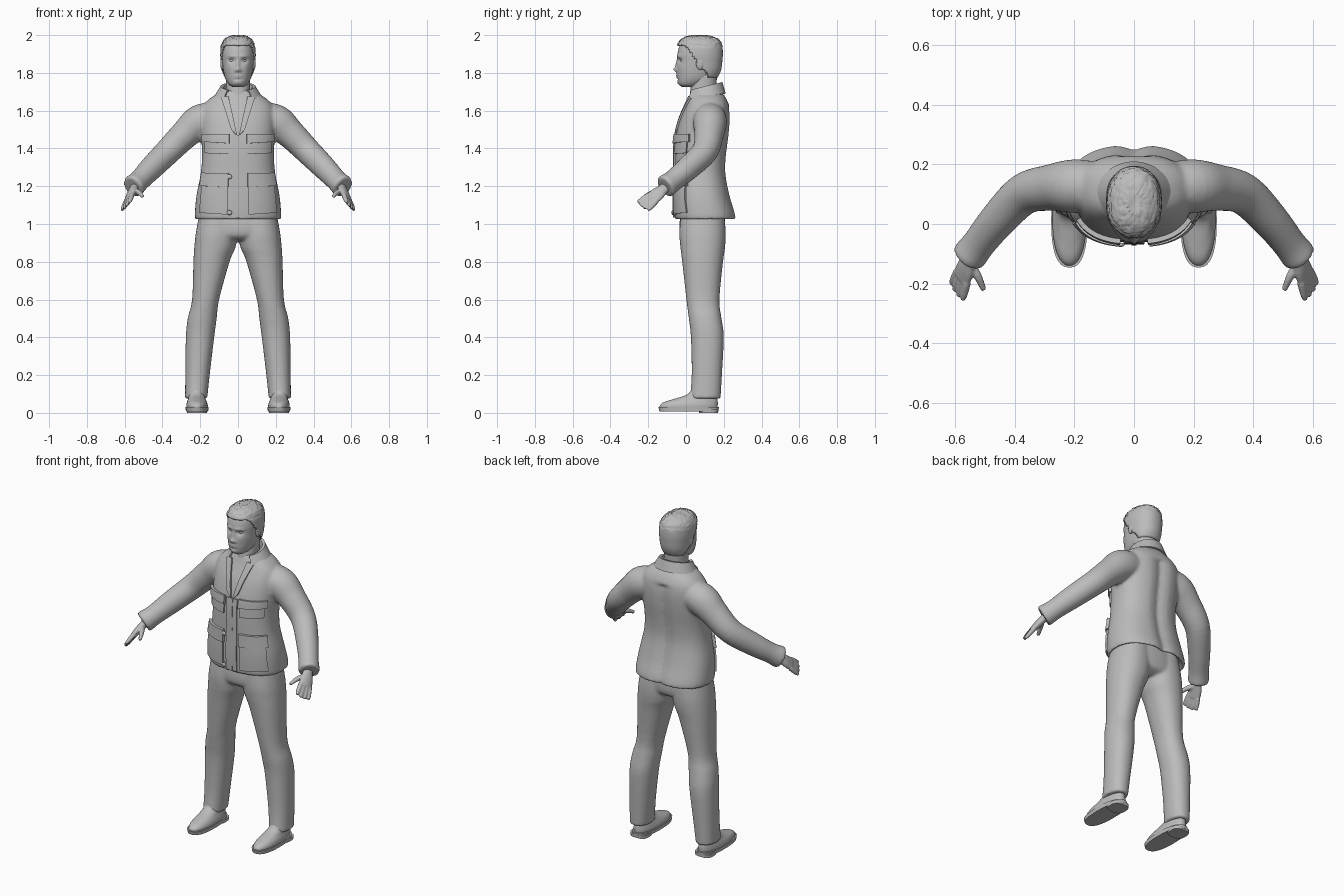
import bpy, bmesh, math, random
from mathutils import Vector, Matrix

cube = bpy.data.objects.get("Cube")
if cube:
    bpy.data.objects.remove(cube)
random.seed(4)

grey = bpy.data.materials.new("plain grey")
grey.use_nodes = True
grey.diffuse_color = (0.5, 0.5, 0.5, 1)
for node in grey.node_tree.nodes:
    if node.type == 'BSDF_PRINCIPLED':
        node.inputs["Base Color"].default_value = (0.5, 0.5, 0.5, 1)


def spline(rows, steps):
    """Catmull-Rom resampling of a list of equal-length tuples."""
    out = []
    last = len(rows) - 1
    for i in range(last):
        a, b, c, d = (rows[min(max(i + k, 0), last)] for k in (-1, 0, 1, 2))
        for s in range(steps):
            t = s / steps
            out.append([q + t / 2 * (r - p + t * (2*p - 5*q + 4*r - e + t * (3*(q - r) + e - p)))
                        for p, q, r, e in zip(a, b, c, d)])
    return out + [list(rows[-1])]


def skin(bm, rings):
    """Bridge rings of points and cap both ends."""
    vs = [[bm.verts.new(p) for p in ring] for ring in rings]
    n = len(vs[0])
    for lo, hi in zip(vs, vs[1:]):
        for i in range(n):
            j = (i + 1) % n
            bm.faces.new((lo[i], lo[j], hi[j], hi[i]))
    bm.faces.new(vs[0][::-1])
    bm.faces.new(vs[-1])


def stack(bm, rows, side=1, power=2.2, steps=4, seg=48):
    """Horizontal rounded sections: z, x min, x max, y min, y max."""
    rings = []
    for z, x0, x1, y0, y1 in spline(rows, steps):
        ring = []
        for i in range(seg):
            a = math.tau * i / seg
            c, s = (math.copysign(abs(f) ** (2 / power), f) for f in (math.cos(a), math.sin(a)))
            ring.append((side * ((x0 + x1) / 2 + c * (x1 - x0) / 2), (y0 + y1) / 2 + s * (y1 - y0) / 2, z))
        rings.append(ring)
    skin(bm, rings)


def even(rows):
    """Expand z, half width, y min, y max to a centred section."""
    return [(z, -w, w, y0, y1) for z, w, y0, y1 in rows]


def limb(bm, rows, side=1, wide=(0, 0, 1), steps=5, seg=20):
    """Tube along a path: x, y, z, width radius, thickness radius."""
    pts = spline(rows, steps)
    rings = []
    for i, row in enumerate(pts):
        before, after = pts[max(i - 1, 0)], pts[min(i + 1, len(pts) - 1)]
        t = (Vector(after[:3]) - Vector(before[:3])).normalized()
        w = Vector(wide)
        u = (w - t * w.dot(t)).normalized()
        v = t.cross(u)
        ring = []
        for k in range(seg):
            a = math.tau * k / seg
            p = Vector(row[:3]) + u * row[3] * math.cos(a) + v * row[4] * math.sin(a)
            ring.append((side * p.x, p.y, p.z))
        rings.append(ring)
    skin(bm, rings)


def ball(bm, centre, scale):
    bmesh.ops.create_uvsphere(bm, u_segments=20, v_segments=12, radius=1,
                              matrix=Matrix.Translation(centre) @ Matrix.Diagonal((*scale, 1)))


def finish(name, bm, voxel=0, relax=0, thick=0, wrap=None, split=False):
    bmesh.ops.recalc_face_normals(bm, faces=bm.faces)
    for f in bm.faces:
        f.smooth = True
    mesh = bpy.data.meshes.new(name)
    bm.to_mesh(mesh)
    bm.free()
    mesh.materials.append(grey)
    ob = bpy.data.objects.new(name, mesh)
    bpy.context.scene.collection.objects.link(ob)
    if voxel:
        m = ob.modifiers.new("fuse", 'REMESH')
        m.mode, m.voxel_size, m.use_smooth_shade = 'VOXEL', voxel, True
    if relax:
        m = ob.modifiers.new("relax", 'SMOOTH')
        m.factor, m.iterations = 0.5, relax
    if wrap:
        m = ob.modifiers.new("wrap", 'SHRINKWRAP')
        m.target, m.wrap_method = wrap, 'PROJECT'
        m.use_project_y, m.use_positive_direction, m.use_negative_direction = True, True, False
    if thick:
        m = ob.modifiers.new("thickness", 'SOLIDIFY')
        m.thickness, m.offset = thick, 0
    if split:
        ob.modifiers.new("crisp edges", 'EDGE_SPLIT').split_angle = math.radians(40)
    return ob


def patch(name, corners, thick, side=1, n=12):
    """Cloth plate on the jacket front from four (x, z) corners."""
    bm = bmesh.new()
    tl, tr, br, bl = (Vector(c) for c in corners)
    grid = []
    for i in range(n + 1):
        for j in range(n + 1):
            p = tl.lerp(tr, i / n).lerp(bl.lerp(br, i / n), j / n)
            grid.append(bm.verts.new((side * p.x, -0.2, p.y)))
    for i in range(n):
        for j in range(n):
            k = i * (n + 1) + j
            bm.faces.new((grid[k], grid[k + 1], grid[k + n + 2], grid[k + n + 1]))
    finish(name, bm, thick=thick, wrap=jacket, split=True)


SIDES = (("left", 1), ("right", -1))

# Jacket: body with hollow hem and spine crease, fused with the sleeves
bm = bmesh.new()
stack(bm, even([(1.12, .17, -.01, .18), (1.04, .205, -.03, .24), (1.025, .225, -.055, .265),
                (1.06, .228, -.06, .262), (1.15, .22, -.062, .235), (1.27, .197, -.06, .213),
                (1.37, .19, -.06, .217), (1.47, .195, -.053, .23), (1.56, .197, -.03, .236),
                (1.62, .187, -.005, .23), (1.66, .155, .012, .215), (1.69, .11, .022, .195),
                (1.71, .08, .03, .18)]), power=2.4)
for v in bm.verts:
    if v.co.y > .12 and v.co.z < 1.62:
        v.co.y -= .018 * math.exp(-(v.co.x / .035) ** 2)
for _, s in SIDES:
    limb(bm, [(.1, .125, 1.565, .08, .08), (.2, .127, 1.54, .093, .09), (.28, .122, 1.475, .078, .078),
              (.37, .1, 1.385, .07, .07), (.46, .01, 1.295, .064, .062), (.52, -.065, 1.232, .057, .056),
              (.555, -.11, 1.198, .062, .058), (.55, -.104, 1.203, .04, .038),
              (.53, -.08, 1.222, .036, .034)], s, seg=28)
jacket = finish("jacket", bm, voxel=.009, relax=4)

# Pockets, flaps, lapels and front placket
for word, s in SIDES:
    patch(word + "_chest_pocket", ((.05, 1.465), (.175, 1.465), (.17, 1.375), (.05, 1.37)), .016, s)
    patch(word + "_chest_flap", ((.045, 1.475), (.18, 1.475), (.18, 1.435), (.045, 1.425)), .032, s)
    patch(word + "_lower_pocket", ((.055, 1.26), (.18, 1.26), (.2, 1.06), (.055, 1.05)), .02, s)
    patch(word + "_lower_flap", ((.05, 1.27), (.182, 1.27), (.192, 1.2), (.05, 1.195)), .034, s)
    patch(word + "_lapel", ((.05, 1.675), (.088, 1.665), (.036, 1.5), (.004, 1.465)), .02, s)
patch("front_placket", ((-.035, 1.47), (.035, 1.47), (.035, 1.035), (-.035, 1.035)), .014)
patch("zip_strip", ((-.008, 1.47), (.008, 1.47), (.008, 1.035), (-.008, 1.035)), .02)
for z in (1.25, 1.06):
    bm = bmesh.new()
    ball(bm, (-.045, -.07, z), (.013, .007, .013))
    finish("jacket_button", bm)

# Turned-down collar, open at the throat
bm = bmesh.new()
rows = []
for i in range(41):
    a = math.radians(-142 + 284 * i / 40)
    b = (math.cos(a) + 1) / 2
    rows.append([bm.verts.new((rx * math.sin(a), .1 + ry * math.cos(a), z + lift * b))
                 for rx, ry, z, lift in ((.078, .078, 1.66, .02), (.08, .082, 1.7, .045),
                                         (.09, .09, 1.702, .045), (.122, .105, 1.655, .035))])
for p, q in zip(rows, rows[1:]):
    for k in range(3):
        bm.faces.new((p[k], q[k], q[k + 1], p[k + 1]))
finish("collar", bm, thick=.01, split=True)

# Trousers: pelvis and two legs fused
bm = bmesh.new()
stack(bm, even([(1.1, .19, -.02, .2), (1.0, .215, -.035, .208), (.94, .2, -.03, .2), (.915, .12, .0, .16)]))
for _, s in SIDES:
    stack(bm, [(1.08, 0, .2, -.025, .2), (.96, .0, .222, -.035, .21), (.88, .012, .231, -.03, .207),
               (.8, .045, .236, -.02, .196), (.6, .1, .243, .002, .177), (.5, .113, .266, .015, .188),
               (.4, .126, .276, .026, .2), (.2, .15, .279, .03, .19), (.075, .163, .28, .02, .183)], s)
finish("trousers", bm, voxel=.009, relax=4)

# Shoes: upper, sole and heel
for word, s in SIDES:
    bm = bmesh.new()
    stack(bm, [(.02, .162, .272, -.138, .165), (.04, .16, .274, -.138, .168), (.058, .165, .27, -.115, .168),
               (.075, .172, .264, -.06, .165), (.1, .178, .262, .01, .16), (.15, .18, .262, .04, .155)], s)
    finish(word + "_shoe", bm, split=True)
    bm = bmesh.new()
    stack(bm, [(.008, .158, .276, -.14, .172), (.03, .156, .278, -.146, .174)], s, power=2.5, steps=1)
    stack(bm, [(0, .164, .27, .07, .17), (.02, .162, .272, .065, .172)], s, power=3, steps=1)
    finish(word + "_sole", bm, split=True)

# Hands: palm, four fingers and thumb fused
knuckle, tip = Vector((.576, -.177, 1.138)), Vector((.597, -.235, 1.088))
across = Vector((-.5, -.7, .54))
for word, s in SIDES:
    bm = bmesh.new()
    limb(bm, [(.535, -.085, 1.215, .028, .025), (.552, -.12, 1.185, .03, .022),
              (.566, -.15, 1.16, .04, .02), (.578, -.182, 1.134, .042, .016)], s, across)
    for i in (-1.5, -.5, .5, 1.5):
        root = knuckle + across * i * .02
        end = tip + across * i * .026 - (tip - knuckle) * abs(i) * .08
        limb(bm, [(*root, .013, .014), (*root.lerp(end, .6), .013, .012), (*end, .009, .008)], s, across)
    limb(bm, [(.555, -.13, 1.175, .016, .018), (.525, -.175, 1.167, .014, .014),
              (.504, -.222, 1.145, .009, .009)], s)
    finish(word + "_hand", bm, voxel=.005, relax=2)

# Neck
bm = bmesh.new()
stack(bm, even([(1.58, .08, .0, .17), (1.68, .064, .02, .16), (1.8, .066, .03, .165)]))
finish("neck", bm)

# Head with pushed and pulled facial features
bm = bmesh.new()
stack(bm, even([(1.725, .028, -.02, .05), (1.74, .05, -.038, .09), (1.77, .067, -.046, .14),
                (1.81, .077, -.048, .165), (1.86, .083, -.045, .18), (1.9, .085, -.045, .185),
                (1.94, .08, -.035, .18), (1.97, .064, -.015, .165), (1.985, .045, .01, .14)]),
      steps=7, seg=96)
FEATURES = {"socket": (.034, 1.865, .016, .011, .013), "brow": (.03, 1.888, .025, .008, -.005),
            "bridge": (0, 1.845, .008, .025, -.009), "nose": (0, 1.818, .012, .011, -.017),
            "nostril": (.013, 1.812, .008, .008, -.006), "upper lip": (0, 1.787, .02, .005, -.005),
            "lower lip": (0, 1.775, .016, .004, -.004), "lip fold": (0, 1.766, .02, .005, .004),
            "chin": (0, 1.748, .02, .012, -.004), "cheek": (.045, 1.83, .02, .02, -.003)}
for v in bm.verts:
    if v.co.y < .04:
        v.co.y += sum(push * math.exp(-((abs(v.co.x) - x) / w) ** 2 - ((v.co.z - z) / h) ** 2)
                      for x, z, w, h, push in FEATURES.values())
finish("head", bm)
for word, s in SIDES:
    bm = bmesh.new()
    ball(bm, (s * .034, -.017, 1.865), (.013, .013, .009))
    finish(word + "_eye", bm)
    bm = bmesh.new()
    ball(bm, (s * .083, .075, 1.85), (.011, .022, .034))
    finish(word + "_ear", bm)

# Short tousled hair, trimmed along a sloping hairline
bm = bmesh.new()
stack(bm, even([(1.75, .07, -.03, .15), (1.81, .083, -.04, .18), (1.86, .088, -.046, .188),
                (1.9, .09, -.05, .191), (1.94, .086, -.045, .188), (1.97, .073, -.028, .174),
                (1.988, .05, .0, .14), (1.996, .02, .04, .1)]), steps=6, seg=64)
low = [v for v in bm.verts if v.co.z < min(1.945, max(1.77, 1.945 - 1.4 * (v.co.y + .01)))]
bmesh.ops.delete(bm, geom=low, context='VERTS')
for v in bm.verts:
    if v.co.z > 1.94:
        v.co += (v.co - Vector((0, .07, 1.87))).normalized() * random.uniform(-.004, .003)
        v.co.z = min(v.co.z, 1.996)
finish("hair", bm, thick=.008)
